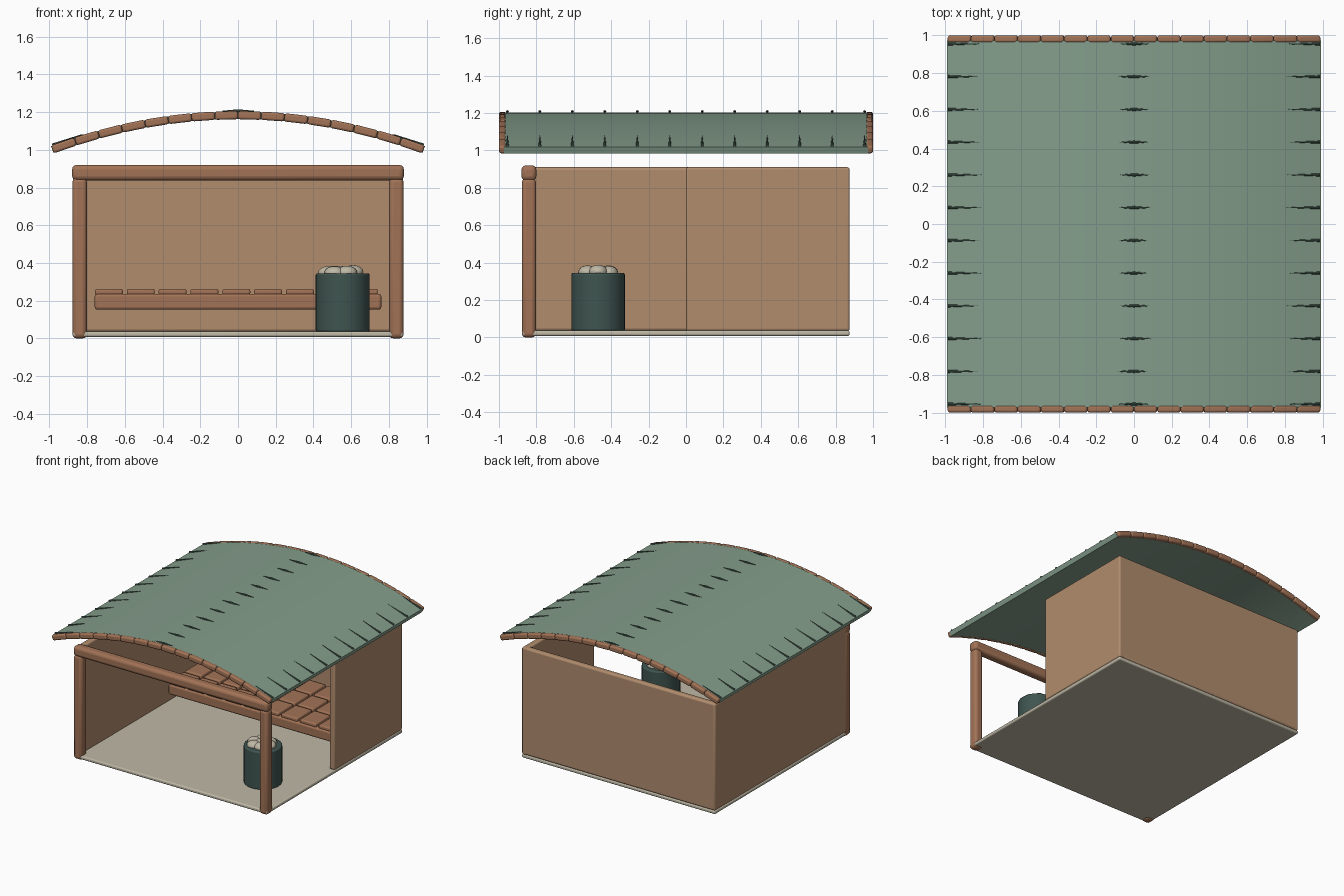
import bpy, bmesh, math, random
from mathutils import Matrix, Vector

if "Cube" in bpy.data.objects:
    bpy.data.objects.remove(bpy.data.objects["Cube"])

random.seed(4)


def material(name, rgb):
    m = bpy.data.materials.new(name)
    m.diffuse_color = (*rgb, 1)
    m.use_nodes = True
    m.node_tree.nodes["Principled BSDF"].inputs["Base Color"].default_value = m.diffuse_color
    return m


WALL = material("wall_wood", (0.44, 0.265, 0.155))
WOOD = material("frame_wood", (0.36, 0.17, 0.093))
ROOF = material("roof_green", (0.23, 0.34, 0.26))
LEAF = material("leaf_green", (0.07, 0.12, 0.09))
DARK = material("stove_green", (0.05, 0.09, 0.08))
PALE = material("pale_stone", (0.52, 0.48, 0.38))


def finish(name, bm, mat, bevel=0, segments=3):
    me = bpy.data.meshes.new(name)
    bm.to_mesh(me)
    bm.free()
    me.materials.append(mat)
    ob = bpy.data.objects.new(name, me)
    bpy.context.collection.objects.link(ob)
    if bevel:
        mod = ob.modifiers.new("bevel", 'BEVEL')
        mod.width, mod.segments, mod.limit_method = bevel, segments, 'ANGLE'
    bpy.ops.object.select_all(action='DESELECT')
    ob.select_set(True)
    bpy.context.view_layer.objects.active = ob
    bpy.ops.object.shade_smooth_by_angle(angle=math.radians(35))
    return ob


def add_box(bm, lo, hi):
    lo, hi = Vector(lo), Vector(hi)
    bmesh.ops.create_cube(bm, size=1, matrix=Matrix.Translation((lo + hi) / 2)
                          @ Matrix.Diagonal((*(hi - lo), 1)))


def box(name, lo, hi, mat, bevel):
    bm = bmesh.new()
    add_box(bm, lo, hi)
    return finish(name, bm, mat, bevel)


# Floor and walls (right wall covers only the rear half)
box("floor", (-.875, -.875, .008), (.875, .875, .037), PALE, .01)
box("left_wall", (-.875, -.87, .035), (-.825, .875, .91), WALL, .015)
box("back_wall", (-.875, .825, .035), (.875, .875, .91), WALL, .015)
box("right_wall", (.825, 0, .035), (.875, .875, .91), WALL, .012)

# Front frame
for side, x in (("left", -.84), ("right", .84)):
    box(side + "_front_post", (x - .038, -.878, 0), (x + .038, -.802, .85), WOOD, .022)
box("front_beam", (-.88, -.88, .838), (.88, -.8, .92), WOOD, .024)

# Bench with a grid of seat slats
box("bench_base", (-.76, .18, .152), (.76, .81, .236), WOOD, .015)
bm = bmesh.new()
for i in range(9):
    for j in range(3):
        x, y = -.685 + .169 * i, .285 + .21 * j
        add_box(bm, (x - .074, y - .096, .23), (x + .074, y + .096, .262))
finish("bench_slats", bm, WOOD, .01)

# Stove with heaped stones
bm = bmesh.new()
bmesh.ops.create_cone(bm, cap_ends=True, segments=32, radius1=.143, radius2=.143, depth=.31,
                      matrix=Matrix.Translation((.555, -.47, .19)))
finish("stove", bm, DARK, .01)
bm = bmesh.new()
for k in range(7):
    r = .065 if k else 0
    a = k * math.tau / 6
    pos = (.545 + r * math.cos(a), -.47 + r * math.sin(a), .35 + random.uniform(-.004, .003))
    bmesh.ops.create_uvsphere(bm, u_segments=16, v_segments=10, radius=1,
                              matrix=Matrix.Translation(pos) @ Matrix.Diagonal((.055, .05, .036, 1)))
finish("stove_stones", bm, PALE)

# Arched roof sheet
W = .985


def height(x):
    return 1.183 - .182 * (x / W) ** 2


def slope(x):
    return math.atan(-.364 * x / W ** 2)


bm = bmesh.new()
N = 32
xs = [-W + 2 * W * i / N for i in range(N + 1)]
T = .019


def offset(x, d):
    a = slope(x)
    return x - d * math.sin(a), height(x) + d * math.cos(a)


outline = [offset(x, T) for x in xs] + [offset(x, -T) for x in reversed(xs)]
front = [bm.verts.new((x, -.972, z)) for x, z in outline]
back = [bm.verts.new((x, .972, z)) for x, z in outline]
M = len(outline)
for i in range(M):
    j = (i + 1) % M
    bm.faces.new((front[i], front[j], back[j], back[i]))
for i in range(N):
    for ring in (front, back):
        bm.faces.new((ring[i], ring[i + 1], ring[M - 2 - i], ring[M - 1 - i]))
bmesh.ops.recalc_face_normals(bm, faces=bm.faces)
finish("roof", bm, ROOF)

# Short logs trimming the front and back roof edges
for side, y in (("front", -.981), ("back", .981)):
    bm = bmesh.new()
    for i in range(16):
        x = -W + 2 * W / 16 * (i + .5)
        m = (Matrix.Translation((x, y, height(x))) @ Matrix.Rotation(-slope(x), 4, 'Y')
             @ Matrix.Diagonal((.124 / math.cos(slope(x)) - .002, .038, .044, 1)))
        bmesh.ops.create_cube(bm, size=1, matrix=m)
    finish(side + "_roof_logs", bm, WOOD, .012)

# Thin leaf spikes lying on the ridge and eaves
bm = bmesh.new()
for k in range(12):
    y = -.955 + k * 1.91 / 11
    for x0, x1 in ((.985, .82), (-.985, -.82), (0, .08), (0, -.08)):
        jit = random.uniform(-.012, .012)
        a = Vector((x0, y, height(x0) + T + .005))
        b = Vector((x1 + jit, y, height(x1) + T + .005))
        d = b - a
        m = (Matrix.Translation((a + b) / 2) @ d.to_track_quat('Z', 'Y').to_matrix().to_4x4())
        bmesh.ops.create_cone(bm, cap_ends=True, segments=8, radius1=.008, radius2=.001,
                              depth=d.length, matrix=m)
finish("leaf_spikes", bm, LEAF)
